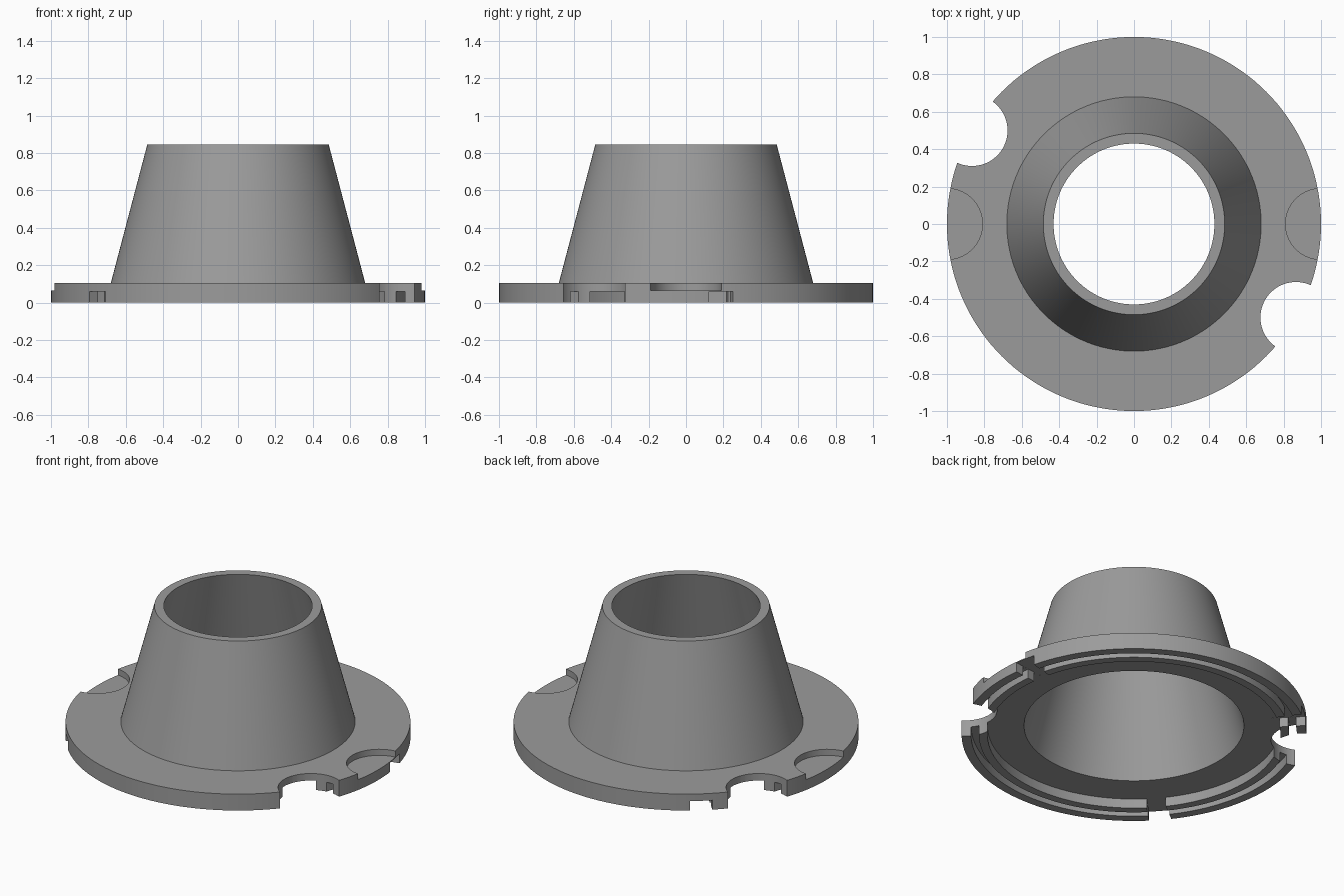
import bpy, bmesh, math

if "Cube" in bpy.data.objects:
    bpy.data.objects.remove(bpy.data.objects["Cube"])

grey = bpy.data.materials.new("plain grey")
grey.diffuse_color = (0.33, 0.33, 0.33, 1)
grey.use_nodes = True
grey.node_tree.nodes["Principled BSDF"].inputs["Base Color"].default_value = grey.diffuse_color


def make_object(name, bm):
    bmesh.ops.recalc_face_normals(bm, faces=bm.faces)
    mesh = bpy.data.meshes.new(name)
    bm.to_mesh(mesh)
    bm.free()
    mesh.materials.append(grey)
    ob = bpy.data.objects.new(name, mesh)
    bpy.context.collection.objects.link(ob)
    return ob


def lathe(name, profile, steps):
    """Revolve a closed (radius, height) profile around z."""
    bm = bmesh.new()
    rings = []
    for i in range(steps):
        a = math.tau * i / steps
        rings.append([bm.verts.new((r * math.cos(a), r * math.sin(a), z)) for r, z in profile])
    n = len(profile)
    for i in range(steps):
        a, b = rings[i], rings[(i + 1) % steps]
        for k in range(n):
            bm.faces.new((a[k], b[k], b[(k + 1) % n], a[(k + 1) % n]))
    return make_object(name, bm)


def prism(name, outline, z0, z1):
    """Extrude a flat outline between two heights."""
    bm = bmesh.new()
    low = [bm.verts.new((x, y, z0)) for x, y in outline]
    high = [bm.verts.new((x, y, z1)) for x, y in outline]
    bm.faces.new(low)
    bm.faces.new(high)
    n = len(outline)
    for i in range(n):
        j = (i + 1) % n
        bm.faces.new((low[i], low[j], high[j], high[i]))
    return make_object(name, bm)


def polar(r, deg):
    return r * math.cos(math.radians(deg)), r * math.sin(math.radians(deg))


def disc(angle, radius=0.19, steps=64):
    """Circle outline centred on the flange edge."""
    cx, cy = polar(1.0, angle)
    return [(cx + radius * math.cos(math.tau * (i + 0.5) / steps),
             cy + radius * math.sin(math.tau * (i + 0.5) / steps)) for i in range(steps)]


# Tapered collar on a flange, with a rim and an inner rib hanging underneath
CEILING, TOP = 0.06, 0.105
profile = [(0.43, 0.845), (0.485, 0.845), (0.68, TOP), (1.0, TOP),
           (1.0, 0), (0.945, 0), (0.945, CEILING), (0.90, CEILING),
           (0.90, 0), (0.85, 0), (0.85, CEILING), (0.638, CEILING)]
body = lathe("flanged_collar", profile, 144)

cutters = []
# Round notches through the edge
for a in (-30, 150):
    cutters.append(prism("edge_notch_cutter", disc(a), -0.1, 0.2))
# Shallow round recesses on the top
for a in (0, 180):
    cutters.append(prism("top_recess_cutter", disc(a), 0.066, 0.2))
# Radial gaps through rim and rib
for a0, a1 in ((7, 14.5), (126.3, 133.8), (217.5, 225)):
    wedge = [polar(0.8, a0), polar(1.1, a0), polar(1.1, a1), polar(0.8, a1)]
    cutters.append(prism("rib_gap_cutter", wedge, -0.1, CEILING + 0.0004))

bpy.context.view_layer.objects.active = body
body.select_set(True)
for c in cutters:
    mod = body.modifiers.new("cut", 'BOOLEAN')
    mod.operation = 'DIFFERENCE'
    mod.solver = 'EXACT'
    mod.object = c
    bpy.ops.object.modifier_apply(modifier=mod.name)
    bpy.data.objects.remove(c, do_unlink=True)

bpy.ops.object.shade_smooth_by_angle(angle=math.radians(12))
